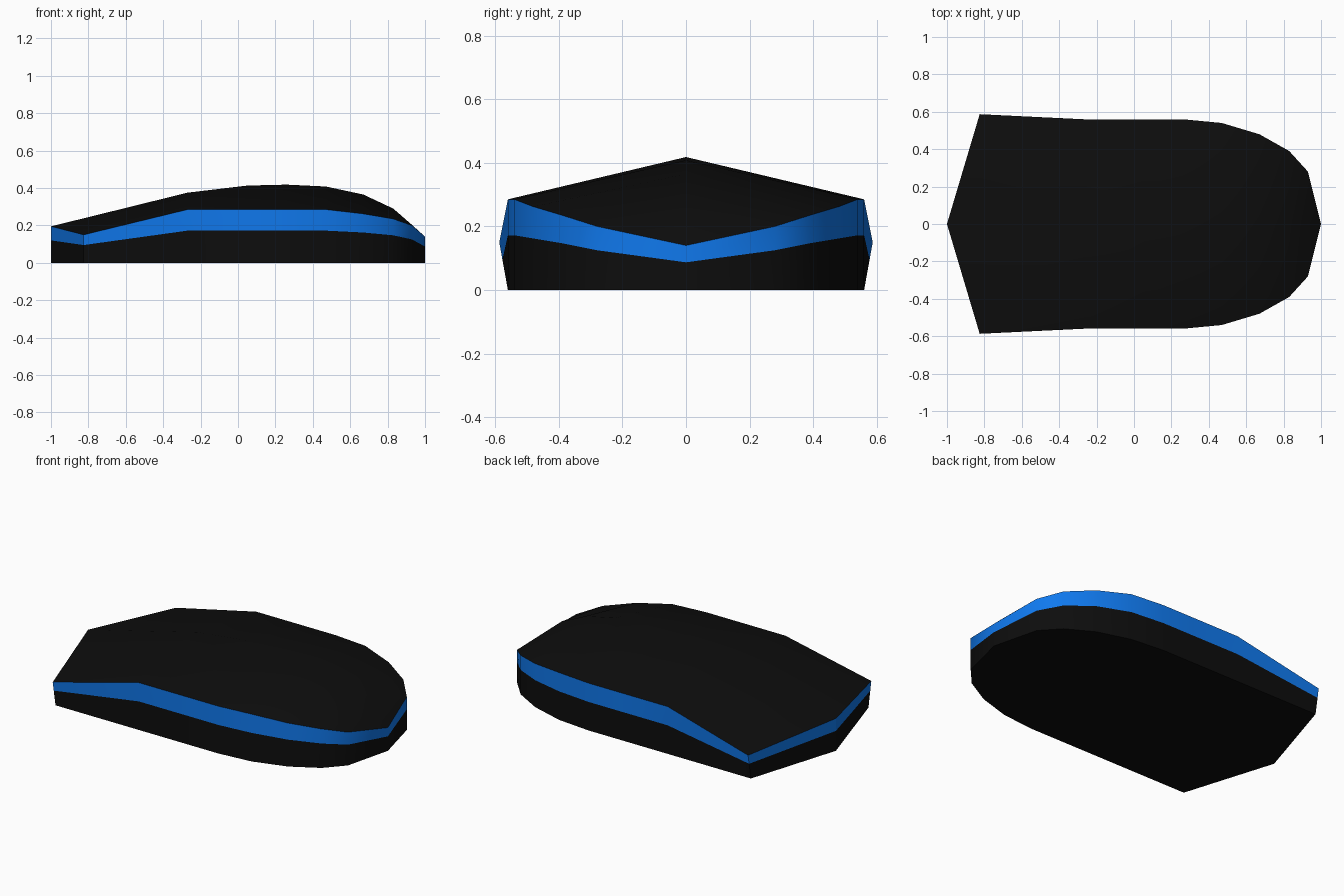
import bpy, bmesh, math

if "Cube" in bpy.data.objects:
    bpy.data.objects.remove(bpy.data.objects["Cube"])

# Stations along the body: x, half width, base half width, stripe bottom, stripe top, crest
STATIONS = [
    (-1.00, 0.0, 0.0, 0.12, 0.195, 0.195),
    (-0.825, 0.587, 0.56, 0.095, 0.15, 0.238),
    (-0.27, 0.56, 0.56, 0.172, 0.285, 0.375),
    (0.05, 0.56, 0.56, 0.172, 0.285, 0.413),
    (0.26, 0.56, 0.56, 0.172, 0.285, 0.418),
    (0.47, 0.54, 0.54, 0.172, 0.285, 0.408),
    (0.67, 0.48, 0.48, 0.162, 0.262, 0.365),
    (0.83, 0.39, 0.39, 0.147, 0.235, 0.29),
    (0.93, 0.28, 0.28, 0.125, 0.20, 0.203),
    (1.00, 0.0, 0.0, 0.087, 0.14, 0.14),
]


def ring(point):
    """Closed loop: the +y half, then its mirror image back to the start."""
    half = [point(*s) for s in STATIONS]
    return half + [(x, -y, z) for x, y, z in half[-2:0:-1]]


def stripe_low_width(w, base, z_low, z_top):
    return base + (w - base) * z_low / z_top


base_mid = ring(lambda x, w, b, lo, hi, c: (x, 0, 0))
base_rim = ring(lambda x, w, b, lo, hi, c: (x, b, 0))
stripe_low = ring(lambda x, w, b, lo, hi, c: (x, stripe_low_width(w, b, lo, hi), lo))
stripe_top = ring(lambda x, w, b, lo, hi, c: (x, w, hi))
crest = ring(lambda x, w, b, lo, hi, c: (x, 0, c))


def loft(name, rings, mat):
    """Bridge consecutive rings, listed from top to bottom."""
    bm = bmesh.new()
    loops = [[bm.verts.new(p) for p in r] for r in rings]
    n = len(loops[0])
    for up, low in zip(loops, loops[1:]):
        for i in range(n):
            j = (i + 1) % n
            bm.faces.new((up[i], up[j], low[j], low[i]))
    bmesh.ops.remove_doubles(bm, verts=bm.verts, dist=1e-4)
    mesh = bpy.data.meshes.new(name)
    bm.to_mesh(mesh)
    bm.free()
    mesh.materials.append(mat)
    obj = bpy.data.objects.new(name, mesh)
    bpy.context.collection.objects.link(obj)
    bpy.ops.object.select_all(action='DESELECT')
    obj.select_set(True)
    bpy.context.view_layer.objects.active = obj
    bpy.ops.object.shade_smooth_by_angle(angle=math.radians(30))
    return obj


def material(name, color):
    mat = bpy.data.materials.new(name)
    mat.diffuse_color = (*color, 1)
    mat.use_nodes = True
    mat.node_tree.nodes["Principled BSDF"].inputs["Base Color"].default_value = mat.diffuse_color
    return mat


black = material("black_plastic", (0.004, 0.004, 0.004))
blue = material("blue_plastic", (0.005, 0.19, 0.85))

# Ridged top shell, coloured side stripe, and flat-bottomed base
loft("top_shell", [crest, stripe_top], black)
loft("side_stripe", [stripe_top, stripe_low], blue)
loft("base", [stripe_low, base_rim, base_mid], black)
